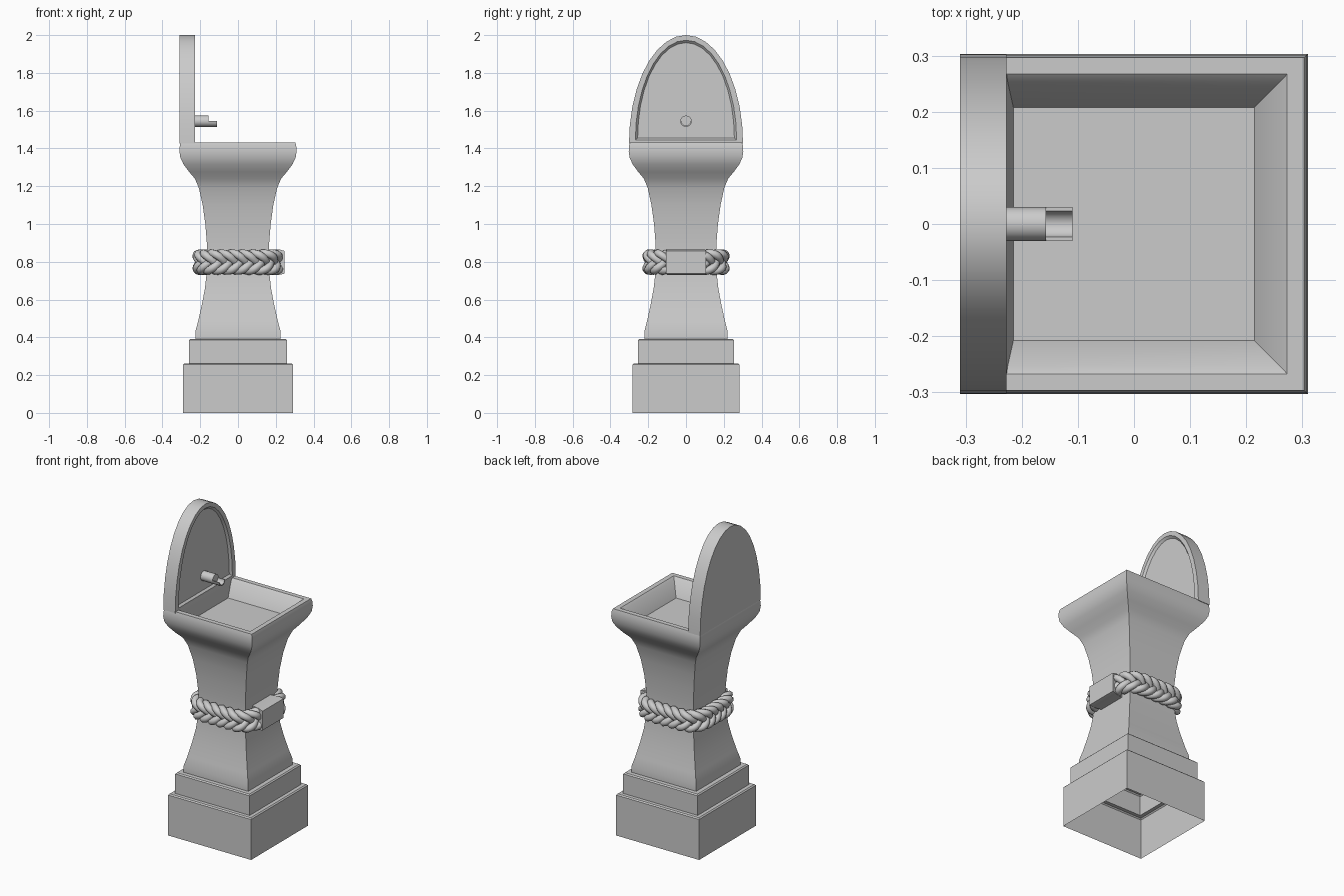
import bpy, bmesh
from math import sin, cos, pi
from mathutils import Vector

if "Cube" in bpy.data.objects:
    bpy.data.objects.remove(bpy.data.objects["Cube"])


def loft(name, loops, cap_start=True, cap_end=True, angle=0.6):
    """Skin a list of equal-length closed loops into one mesh."""
    bm = bmesh.new()
    rows = [[bm.verts.new(p) for p in loop] for loop in loops]
    n = len(rows[0])
    for a, b in zip(rows, rows[1:]):
        for i in range(n):
            j = (i + 1) % n
            bm.faces.new((a[i], a[j], b[j], b[i]))
    if cap_start:
        bm.faces.new(rows[0][::-1])
    if cap_end:
        bm.faces.new(rows[-1])
    bmesh.ops.recalc_face_normals(bm, faces=bm.faces)
    mesh = bpy.data.meshes.new(name)
    bm.to_mesh(mesh)
    bm.free()
    ob = bpy.data.objects.new(name, mesh)
    bpy.context.collection.objects.link(ob)
    bpy.ops.object.select_all(action='DESELECT')
    ob.select_set(True)
    bpy.context.view_layer.objects.active = ob
    bpy.ops.object.shade_smooth_by_angle(angle=angle)
    return ob


def rect(x0, x1, y, z):
    return [(x0, -y, z), (x1, -y, z), (x1, y, z), (x0, y, z)]


# Pedestal: stepped base, waisted column and flared lip, open underneath
profile = [(.29, 0), (.29, .255), (.283, .262), (.26, .262), (.26, .385), (.253, .392),
           (.226, .392), (.226, .43), (.21, .49), (.19, .58), (.175, .66), (.165, .75),
           (.162, .82), (.165, .90), (.173, 1.0), (.187, 1.1), (.207, 1.19), (.228, 1.24),
           (.258, 1.275), (.288, 1.315), (.305, 1.35), (.31, 1.385), (.308, 1.415), (.303, 1.432)]
loops = [rect(-w, w, w * .978, z) for w, z in profile]
# Basin sunk into the top
loops += [rect(-.227, .273, .267, 1.432), rect(-.225, .26, .253, 1.42),
          rect(-.215, .215, .208, 1.33)]
loft("pedestal_and_basin", loops, cap_start=False)


# Arched back panel with a recessed face
def arch(x, a, z0, h, n=18):
    return [(x, a * cos(pi * i / n), z0 + h * sin(pi * i / n)) for i in range(n + 1)]


loft("back_panel", [arch(-.31, .302, 1.425, .575), arch(-.227, .302, 1.425, .575),
                    arch(-.227, .268, 1.445, .528), arch(-.24, .256, 1.455, .505)])


# Spout: round pipe, then an open half-pipe lip
def arc(x, r, a0, a1, n):
    return [(x, r * cos(a0 + (a1 - a0) * i / n), 1.544 + r * sin(a0 + (a1 - a0) * i / n))
            for i in range(n + 1)]


loft("spout_pipe", [arc(x, .03, 0, 2 * pi * 19 / 20, 19) for x in (-.25, -.157)])
loft("spout_lip", [arc(x, .03, pi, 2 * pi, 10) + arc(x, .023, 2 * pi, pi, 10)
                   for x in (-.16, -.11)])

# Centre line of the braid: rounded rectangle starting at the +x side
HX, HY, R = .2, .19, .1


def centre_line():
    pts = [Vector((HX, 0))]
    for k, (sx, sy) in enumerate([(1, 1), (-1, 1), (-1, -1), (1, -1)]):
        c = Vector((sx * (HX - R), sy * (HY - R)))
        for i in range(17):
            t = pi / 2 * (k + i / 16)
            pts.append(c + R * Vector((cos(t), sin(t))))
    pts.append(Vector((HX, 0)))
    return pts


def sample(pts, n):
    """Evenly spaced (distance, point, outward normal) along a polyline."""
    lens = [(b - a).length for a, b in zip(pts, pts[1:])]
    total, out, seg, done = sum(lens), [], 0, 0
    for i in range(n):
        s = total * (i + .5) / n
        while seg < len(lens) - 1 and s > done + lens[seg]:
            done += lens[seg]
            seg += 1
        d = (pts[seg + 1] - pts[seg]) / lens[seg]
        out.append((s / total, pts[seg] + d * (s - done), Vector((d.y, -d.x))))
    return out


# Braided rope: strands weaving in a figure eight
STRANDS, TURNS = 5, 5
path = sample(centre_line(), 180)
curve = bpy.data.curves.new("braided_rope", 'CURVE')
curve.dimensions = '3D'
curve.bevel_depth = .021
curve.bevel_resolution = 2
curve.use_fill_caps = True
for k in range(STRANDS):
    sp = curve.splines.new('POLY')
    sp.points.add(len(path) - 1)
    for pt, (s, p, nrm) in zip(sp.points, path):
        t = 2 * pi * (TURNS * s + k / STRANDS)
        q = p + nrm * (-.02 * sin(2 * t))
        pt.co = (q.x, q.y, .798 + .047 * sin(t), 1)
rope = bpy.data.objects.new("braided_rope", curve)
bpy.context.collection.objects.link(rope)


# Clasp covering the rope ends
def clasp(x, y, z0, z1):
    return [(x, -y, z0), (x, y, z0), (x, y, z1), (x, -y, z1)]


loft("rope_clasp", [clasp(.16, .09, .73, .866), clasp(.215, .1, .73, .866),
                    clasp(.245, .105, .737, .858)])
